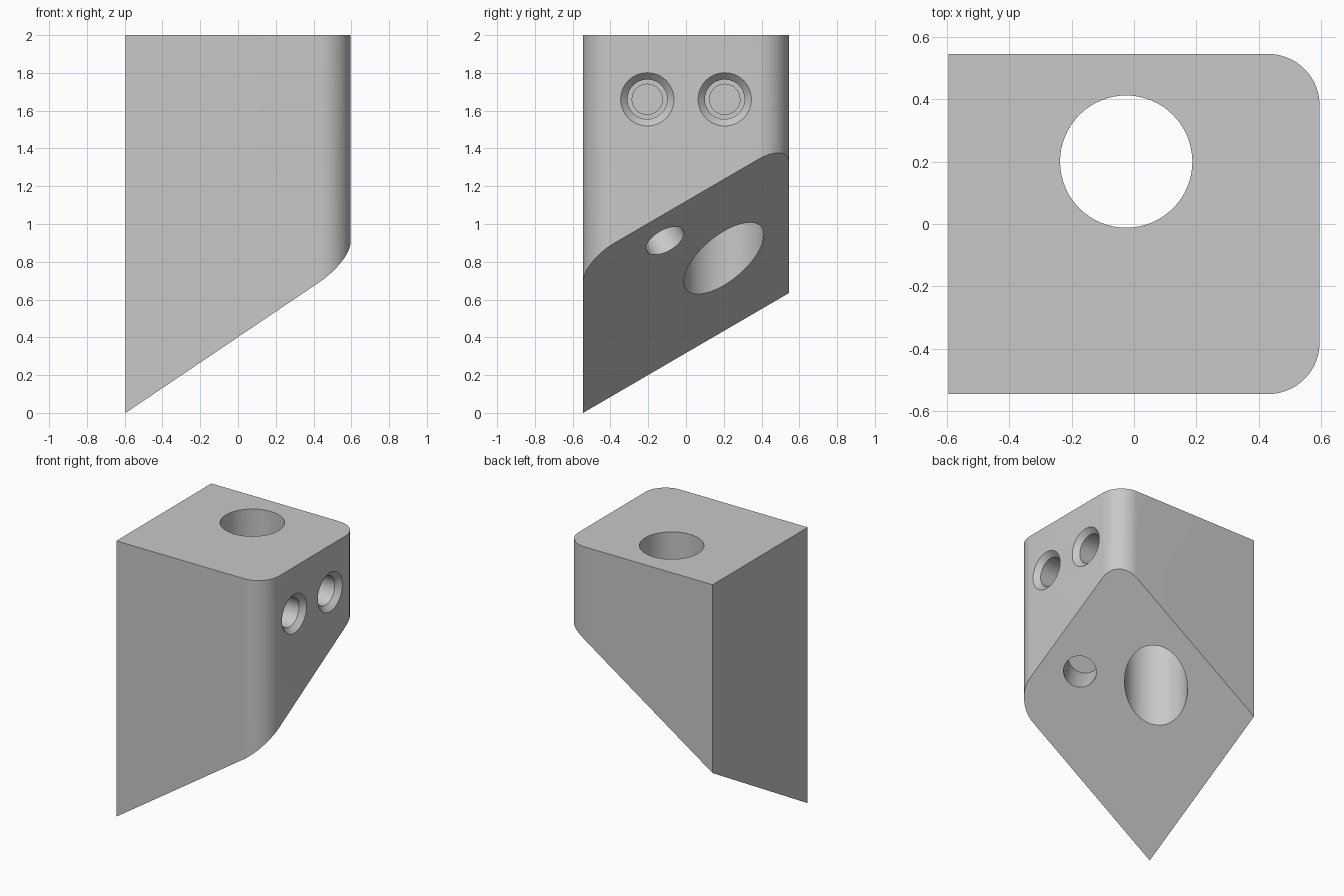
import bpy, bmesh, math
from mathutils import Vector

if "Cube" in bpy.data.objects:
    bpy.data.objects.remove(bpy.data.objects["Cube"])

HX, HY, TOP, R = 0.595, 0.545, 2.0, 0.165
SLOPE = Vector((math.tan(math.radians(34)), math.tan(math.radians(30.2)), -1)).normalized()
CORNER = Vector((-HX, -HY, 0))

grey = bpy.data.materials.new("plain grey")
grey.use_nodes = True
colour = (0.58, 0.58, 0.58, 1)
grey.diffuse_color = colour
grey.node_tree.nodes["Principled BSDF"].inputs["Base Color"].default_value = colour


def make_object(name, bm):
    bmesh.ops.recalc_face_normals(bm, faces=bm.faces)
    mesh = bpy.data.meshes.new(name)
    bm.to_mesh(mesh)
    bm.free()
    mesh.materials.append(grey)
    obj = bpy.data.objects.new(name, mesh)
    bpy.context.collection.objects.link(obj)
    return obj


def lathe_cutter(name, profile, origin, direction, sides=64):
    """Closed solid of revolution from (radius, distance) pairs along a direction."""
    bm = bmesh.new()
    rings = []
    for radius, dist in profile:
        angles = [math.tau * i / sides for i in range(sides)]
        rings.append([bm.verts.new((radius * math.cos(a), radius * math.sin(a), dist)) for a in angles])
    for low, high in zip(rings, rings[1:]):
        for i in range(sides):
            j = (i + 1) % sides
            bm.faces.new((low[i], low[j], high[j], high[i]))
    bm.faces.new(rings[0])
    bm.faces.new(rings[-1])
    turn = Vector(direction).to_track_quat("Z", "Y").to_matrix().to_4x4()
    bm.transform(turn)
    bmesh.ops.translate(bm, verts=bm.verts, vec=Vector(origin))
    cutter = make_object(name, bm)
    cutter.hide_render = True
    return cutter


# Block: plan outline with two rounded corners on the left side
outline = [(-HX, HY), (-HX, -HY)]
for side, start in ((-1, -90), (1, 0)):
    for step in range(17):
        a = math.radians(start + 90 * step / 16)
        outline.append((HX - R + R * math.cos(a), side * (HY - R) + R * math.sin(a)))
bm = bmesh.new()
base = bm.faces.new([bm.verts.new((x, y, -0.1)) for x, y in outline])
raised = bmesh.ops.extrude_face_region(bm, geom=[base])["geom"]
for v in raised:
    if isinstance(v, bmesh.types.BMVert):
        v.co.z = TOP

# Sloping underside
cut = bmesh.ops.bisect_plane(bm, geom=bm.verts[:] + bm.edges[:] + bm.faces[:],
                             plane_co=CORNER, plane_no=SLOPE, clear_outer=True)
rim = [e for e in cut["geom_cut"] if isinstance(e, bmesh.types.BMEdge)]
bmesh.ops.contextual_create(bm, geom=rim)
block = make_object("block", bm)

# Holes: vertical bore, blind hole square to the underside, two countersunk side holes
cutters = [
    lathe_cutter("main_bore", [(0.212, -0.2), (0.212, 2.2)], (-0.025, 0.2, 0), (0, 0, 1)),
    lathe_cutter("underside_hole", [(0.111, -0.1), (0.111, 0.3)], (0.382, -0.11, 0.91), -SLOPE),
]
side_profile = [(0.141, -0.1), (0.141, 0), (0.105, 0.036), (0.105, 0.26), (0.08, 0.26), (0.08, 0.32)]
for name, y in (("front_side_hole", -0.205), ("back_side_hole", 0.205)):
    cutters.append(lathe_cutter(name, side_profile, (HX, y, 1.66), (-1, 0, 0)))

bpy.context.view_layer.objects.active = block
for cutter in cutters:
    mod = block.modifiers.new(cutter.name, "BOOLEAN")
    mod.operation = "DIFFERENCE"
    mod.solver = "EXACT"
    mod.object = cutter
    bpy.ops.object.modifier_apply(modifier=mod.name)
    bpy.data.objects.remove(cutter)

# Smooth rounds and bores, sharp rims
bpy.ops.object.select_all(action="DESELECT")
block.select_set(True)
bpy.ops.object.shade_smooth_by_angle(angle=math.radians(30))
